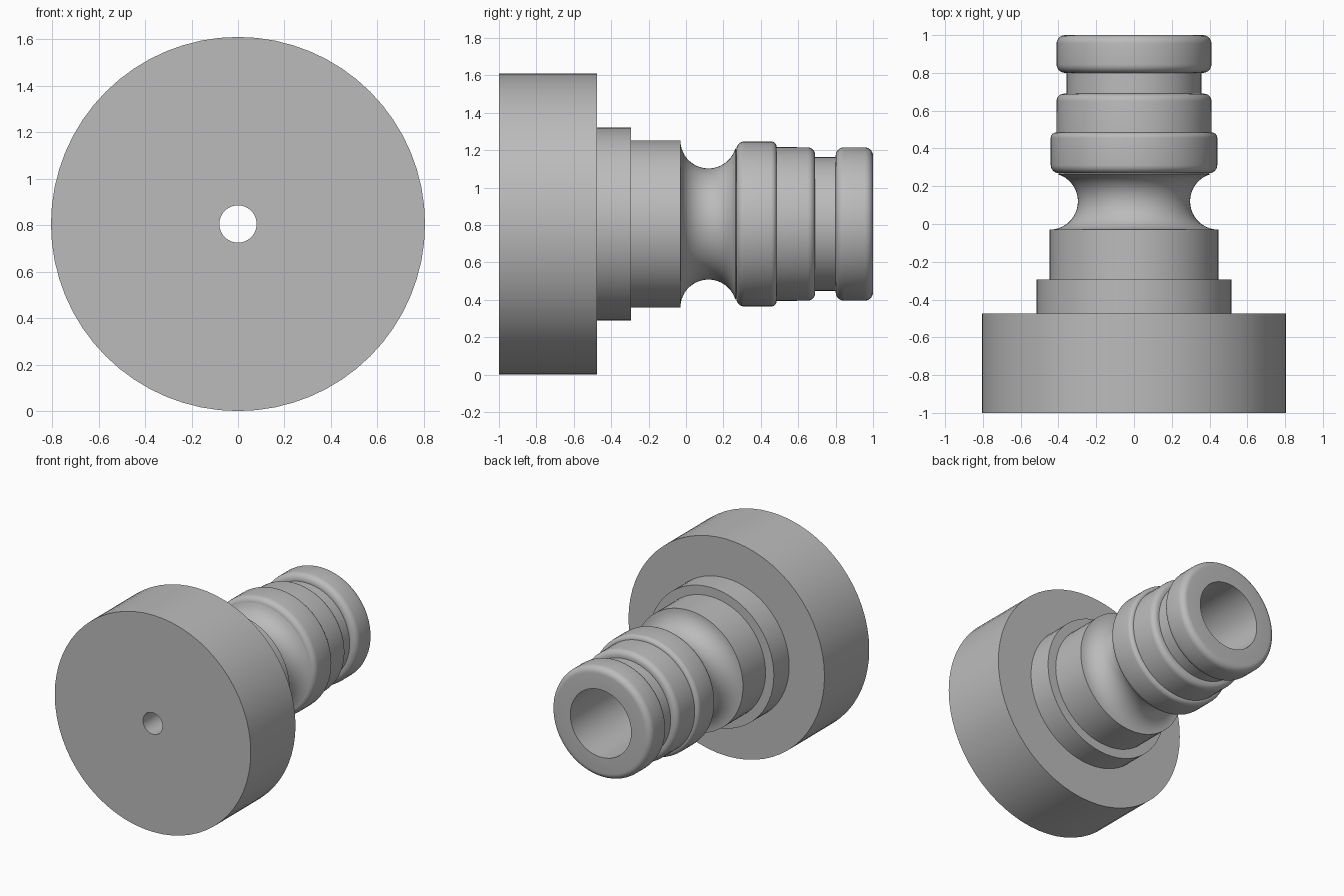
import bpy, bmesh, math
from mathutils import Matrix, Vector

cube = bpy.data.objects.get("Cube")
if cube:
    bpy.data.objects.remove(cube, do_unlink=True)

SEGMENTS = 64
AXIS_HEIGHT = 0.805

grey = bpy.data.materials.new("plain grey")
grey.use_nodes = True
colour = (0.5, 0.5, 0.5, 1)
grey.diffuse_color = colour
grey.node_tree.nodes["Principled BSDF"].inputs["Base Color"].default_value = colour


def arc(y, r, radius, start, end, steps=6):
    """Profile points (y, r) along an arc, angles in degrees."""
    angles = [math.radians(start + (end - start) * i / steps) for i in range(steps + 1)]
    return [(y + radius * math.cos(a), r + radius * math.sin(a)) for a in angles]


def lathe(name, profile):
    """Turn a closed (y, r) profile around the front-to-back axis."""
    bm = bmesh.new()
    rings = []
    for i in range(SEGMENTS):
        turn = Matrix.Rotation(math.tau * i / SEGMENTS, 3, 'Y')
        rings.append([bm.verts.new(turn @ Vector((0, y, r))) for y, r in profile])
    n = len(profile)
    for i in range(SEGMENTS):
        a, b = rings[i], rings[(i + 1) % SEGMENTS]
        for j in range(n):
            k = (j + 1) % n
            bm.faces.new((a[j], a[k], b[k], b[j]))
    bmesh.ops.recalc_face_normals(bm, faces=bm.faces)
    mesh = bpy.data.meshes.new(name)
    bm.to_mesh(mesh)
    bm.free()
    mesh.materials.append(grey)
    obj = bpy.data.objects.new(name, mesh)
    obj.location.z = AXIS_HEIGHT
    bpy.context.collection.objects.link(obj)
    bpy.ops.object.select_all(action='DESELECT')
    obj.select_set(True)
    bpy.context.view_layer.objects.active = obj
    bpy.ops.object.shade_smooth_by_angle(angle=math.radians(30))
    return obj


# Wide base disc, flange and plain neck
profile = [(-1, 0.08), (-1, 0.805), (-0.475, 0.805), (-0.475, 0.515),
           (-0.295, 0.515), (-0.295, 0.447)]
# Round locking groove
profile += arc(0.12, 0.447, 0.15, 180, 343, 20)
# Shoulder ridge with rounded rims
profile += arc(0.312, 0.398, 0.043, 180, 90)
profile += arc(0.455, 0.411, 0.03, 90, 0)
# Barrel section
profile += arc(0.65, 0.37, 0.04, 90, 0)
# Seal groove and rounded end ring
profile += [(0.69, 0.357), (0.8, 0.357)]
profile += arc(0.845, 0.365, 0.045, 180, 90)
profile += arc(0.955, 0.365, 0.045, 90, 0)
# Wide bore stepping down to the small through hole
profile += [(1, 0.25), (-0.475, 0.25), (-0.475, 0.08)]

lathe("hose_connector_body", profile)
